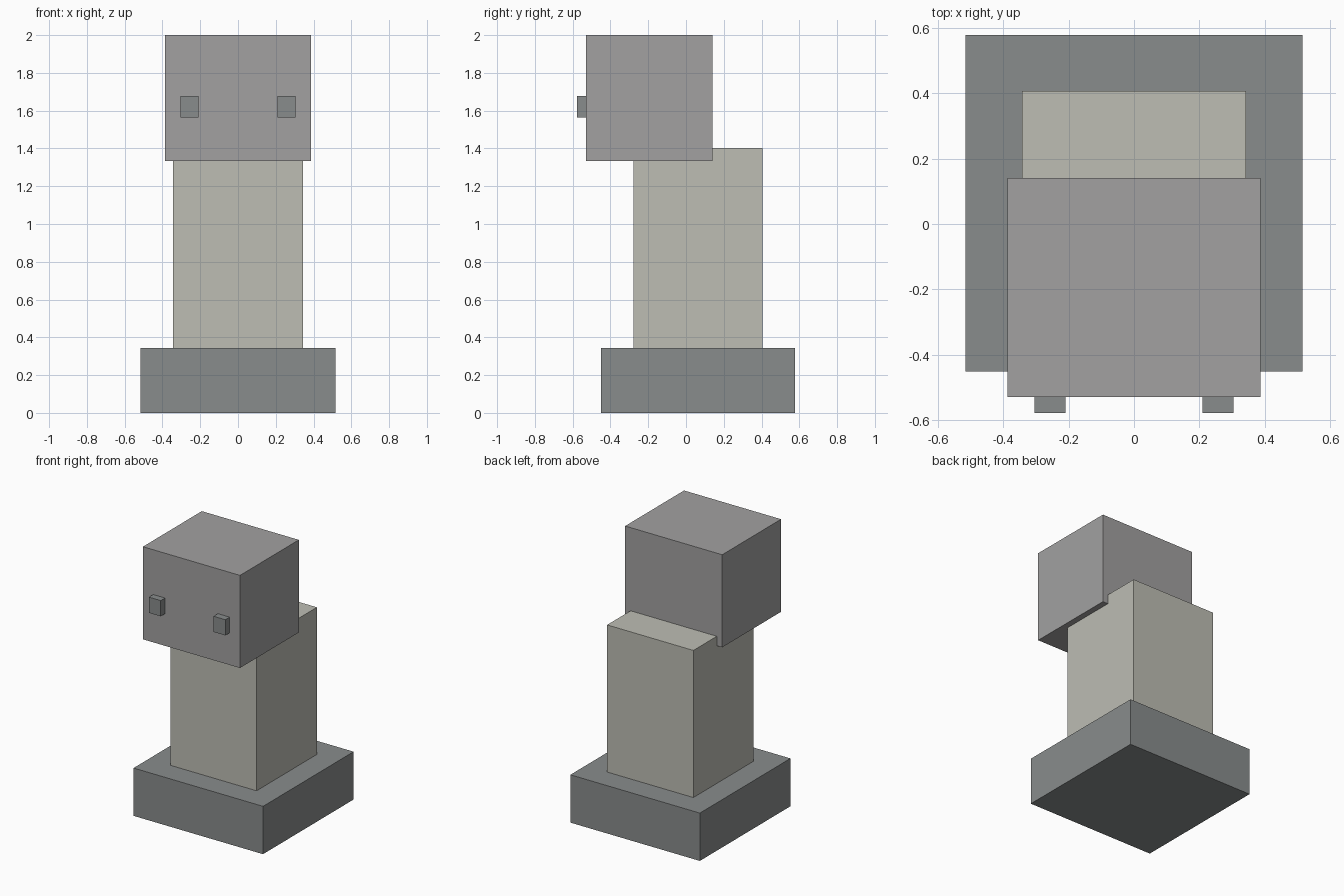
import bpy
import bmesh
from mathutils import Vector

if "Cube" in bpy.data.objects:
    bpy.data.objects.remove(bpy.data.objects["Cube"])


def material(name, rgb):
    m = bpy.data.materials.new(name)
    m.diffuse_color = (*rgb, 1.0)
    m.use_nodes = True
    m.node_tree.nodes["Principled BSDF"].inputs["Base Color"].default_value = m.diffuse_color
    return m


def box(name, lo, hi, mat):
    """Axis-aligned box between two corners, origin at its centre."""
    lo, hi = Vector(lo), Vector(hi)
    bm = bmesh.new()
    bmesh.ops.create_cube(bm, size=1.0)
    bmesh.ops.scale(bm, vec=hi - lo, verts=bm.verts)
    mesh = bpy.data.meshes.new(name)
    bm.to_mesh(mesh)
    bm.free()
    mesh.materials.append(mat)
    obj = bpy.data.objects.new(name, mesh)
    obj.location = (lo + hi) / 2
    bpy.context.collection.objects.link(obj)
    return obj


dark = material("dark_grey", (0.25, 0.265, 0.265))
pale = material("pale_beige", (0.51, 0.51, 0.455))
mid = material("mid_grey", (0.36, 0.355, 0.355))

# Base slab and column
box("base", (-0.515, -0.451, 0), (0.515, 0.578, 0.344), dark)
box("body", (-0.343, -0.279, 0.344), (0.343, 0.406, 1.402), pale)

# Head, overlapping the top of the body and overhanging the front
box("head", (-0.386, -0.529, 1.334), (0.386, 0.14, 2.0), mid)

# Pair of eyes on the front of the head
for side, x in (("left", -0.257), ("right", 0.257)):
    box(f"{side}_eye", (x - 0.047, -0.578, 1.565), (x + 0.047, -0.529, 1.678), dark)
